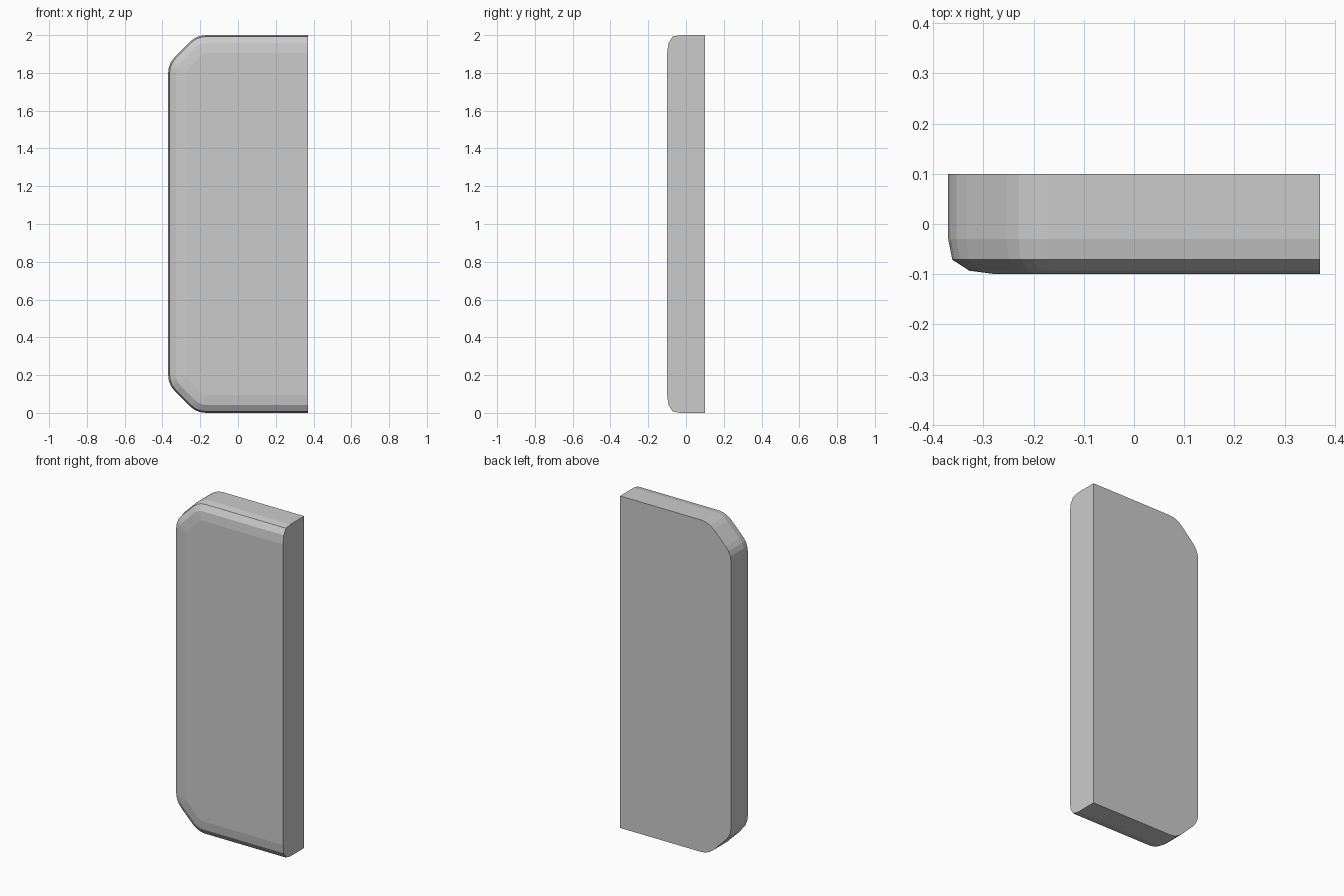
import bpy, bmesh
from math import cos, sin, radians

if "Cube" in bpy.data.objects:
    bpy.data.objects.remove(bpy.data.objects["Cube"])

R = 0.12  # corner arc radius


def outline(d):
    """Panel outline in x,z inset by d on every edge but the straight right one."""
    upper = [(0.37, 2 - d)]
    for cx, cz, angles in ((-0.17, 1.88, (90, 105, 120, 135)),
                           (-0.25, 1.80, (135, 150, 165, 180))):
        upper += [(cx + (R - d) * cos(radians(a)), cz + (R - d) * sin(radians(a)))
                  for a in angles]
    return upper + [(x, 2 - z) for x, z in reversed(upper)]


# Stack of rings from the flat back to the rounded front: (y, inset)
sections = [(0.1, 0), (-0.03, 0), (-0.071, 0.008), (-0.093, 0.042), (-0.1, 0.095)]

bm = bmesh.new()
rings = [[bm.verts.new((x, y, z)) for x, z in outline(d)] for y, d in sections]
n = len(rings[0])
for a, b in zip(rings, rings[1:]):
    for i in range(n - 1):
        bm.faces.new((a[i], a[i + 1], b[i + 1], b[i]))
# Back, front and straight right side
bm.faces.new(rings[0])
bm.faces.new(rings[-1])
bm.faces.new([r[0] for r in rings] + [r[-1] for r in reversed(rings)])
bmesh.ops.recalc_face_normals(bm, faces=bm.faces)

mesh = bpy.data.meshes.new("rounded_panel")
bm.to_mesh(mesh)
bm.free()
panel = bpy.data.objects.new("rounded_panel", mesh)
bpy.context.collection.objects.link(panel)
